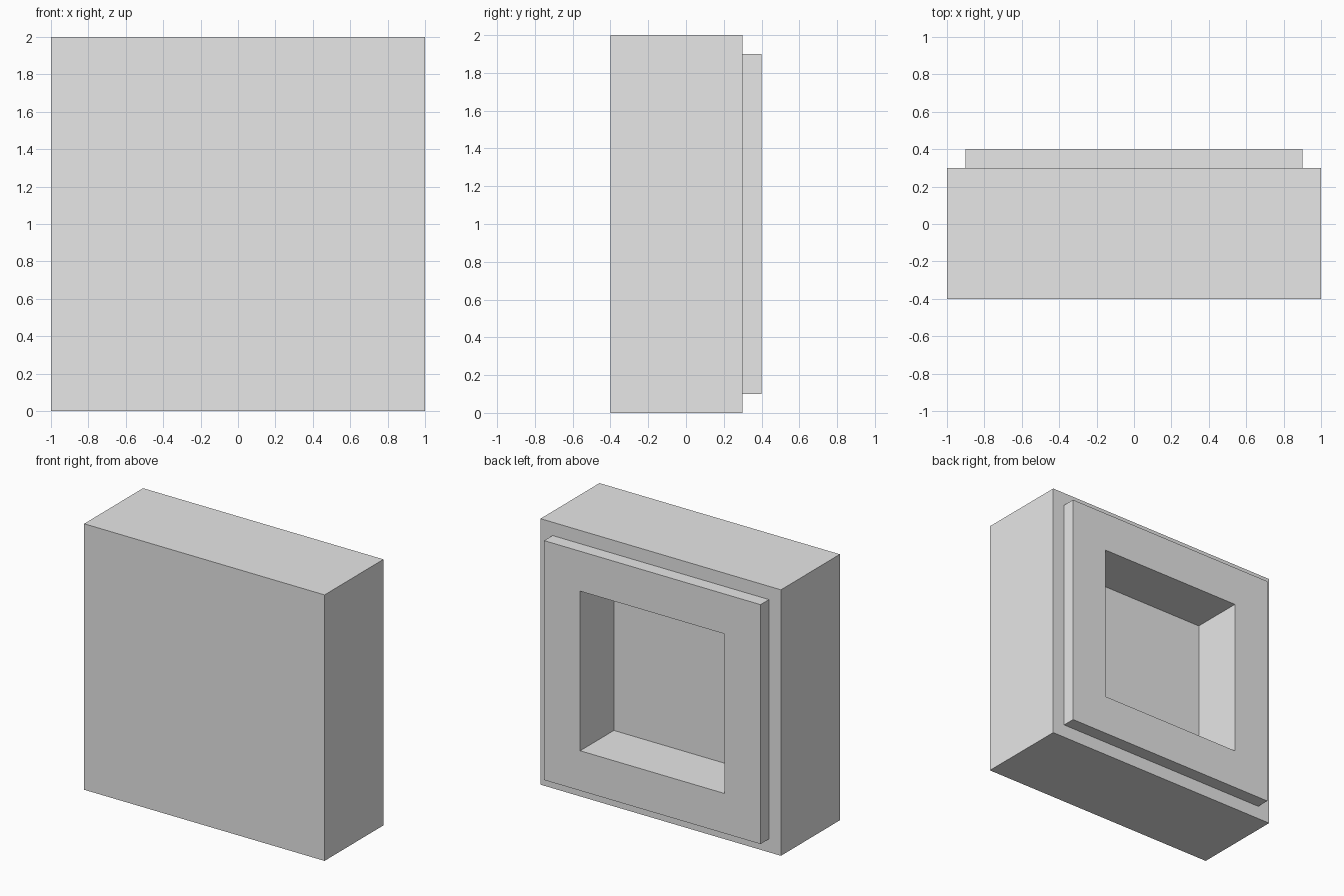
import bpy
import bmesh
from mathutils import Matrix, Vector

default = bpy.data.objects.get("Cube")
if default:
    bpy.data.objects.remove(default, do_unlink=True)

GREY = (0.8, 0.8, 0.8, 1.0)
grey = bpy.data.materials.new("light_grey")
grey.use_nodes = True
grey.diffuse_color = GREY
grey.node_tree.nodes["Principled BSDF"].inputs["Base Color"].default_value = GREY

BODY, PANEL, OPENING = 2.0, 1.8, 1.2   # square sizes
FRONT, STEP, BACK = -0.4, 0.3, 0.4     # depths of the faces
RECESS = 0.4

# Block body
bm = bmesh.new()
bmesh.ops.create_cube(bm, size=1, matrix=Matrix.Translation((0, (FRONT + STEP) / 2, BODY / 2))
                      @ Matrix.Diagonal((BODY, STEP - FRONT, BODY, 1)))
back = max(bm.faces, key=lambda f: f.calc_center_median().y)


def step(face, margin, depth):
    """Inset a face by a margin, then push it along y with straight walls."""
    bmesh.ops.inset_individual(bm, faces=[face], thickness=margin, use_even_offset=True)
    top = bmesh.ops.extrude_discrete_faces(bm, faces=[face])["faces"][0]
    bmesh.ops.translate(bm, verts=top.verts, vec=Vector((0, depth, 0)))
    return top


# Raised back panel, then the square recess in it
panel = step(back, (BODY - PANEL) / 2, BACK - STEP)
step(panel, (PANEL - OPENING) / 2, -RECESS)
bmesh.ops.recalc_face_normals(bm, faces=bm.faces)

mesh = bpy.data.meshes.new("recessed_block")
bm.to_mesh(mesh)
bm.free()
mesh.materials.append(grey)
block = bpy.data.objects.new("recessed_block", mesh)
bpy.context.collection.objects.link(block)
